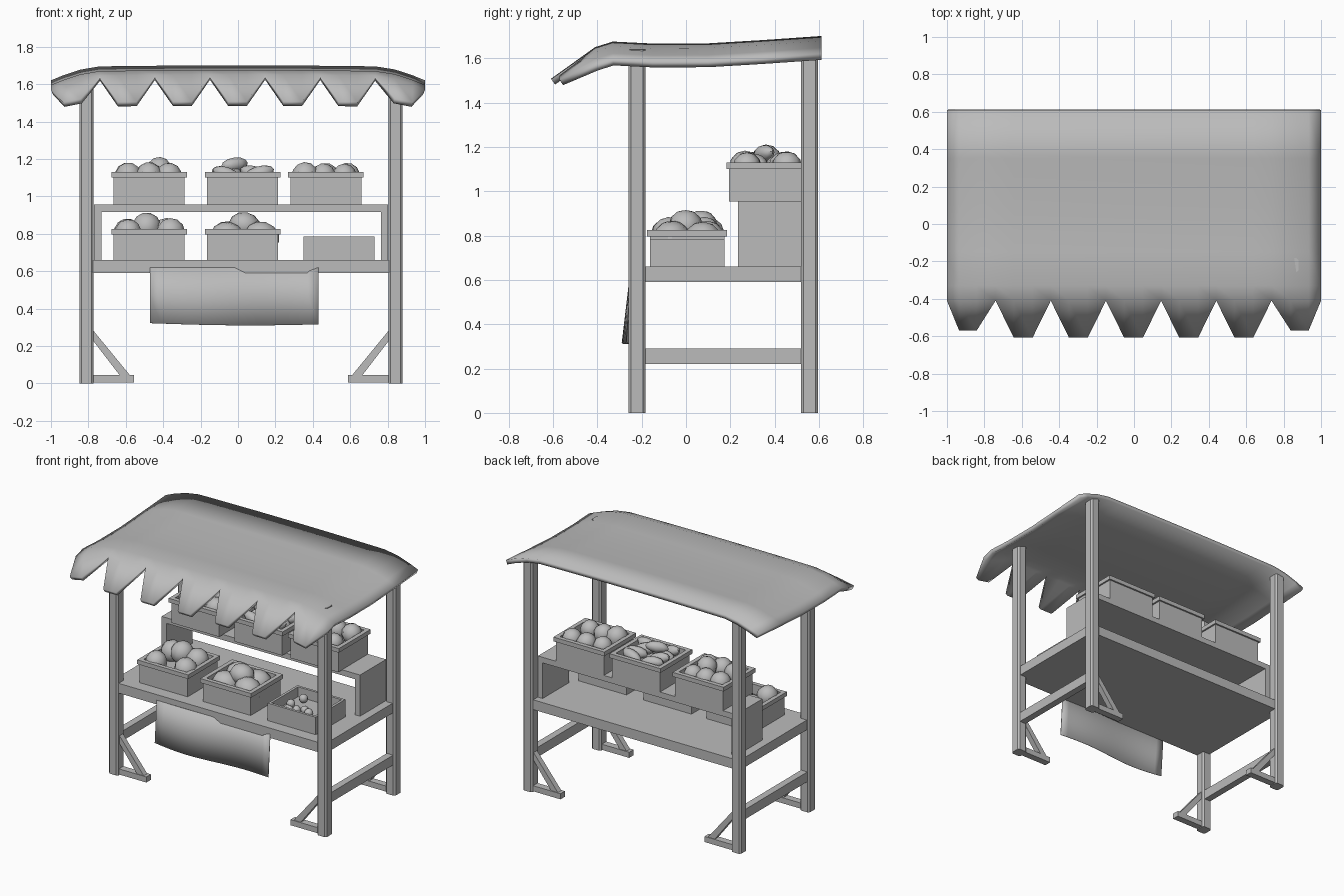
import bpy, bmesh, math, random
from mathutils import Vector, Matrix

random.seed(4)
if "Cube" in bpy.data.objects:
    bpy.data.objects.remove(bpy.data.objects["Cube"])

grey = bpy.data.materials.new("plain_grey")
grey.use_nodes = True
grey.diffuse_color = (0.5, 0.5, 0.5, 1)
grey.node_tree.nodes["Principled BSDF"].inputs["Base Color"].default_value = (0.5, 0.5, 0.5, 1)


def finish(name, bm, smooth=None):
    bmesh.ops.recalc_face_normals(bm, faces=bm.faces)
    mesh = bpy.data.meshes.new(name)
    bm.to_mesh(mesh)
    bm.free()
    mesh.materials.append(grey)
    ob = bpy.data.objects.new(name, mesh)
    bpy.context.collection.objects.link(ob)
    if smooth:
        bpy.ops.object.select_all(action='DESELECT')
        ob.select_set(True)
        bpy.context.view_layer.objects.active = ob
        bpy.ops.object.shade_smooth_by_angle(angle=math.radians(smooth))
    return ob


def box(name, x0, x1, y0, y1, z0, z1, chamfer=0):
    bm = bmesh.new()
    bmesh.ops.create_cube(bm, size=1)
    for v in bm.verts:
        v.co = Vector(((x0 + x1) / 2 + v.co.x * (x1 - x0),
                       (y0 + y1) / 2 + v.co.y * (y1 - y0),
                       (z0 + z1) / 2 + v.co.z * (z1 - z0)))
    if chamfer:
        upright = [e for e in bm.edges if abs(e.verts[0].co.z - e.verts[1].co.z) > 0.1]
        bmesh.ops.bevel(bm, geom=upright, offset=chamfer, segments=1, affect='EDGES')
    return finish(name, bm)


# posts, foot braces and side rails
def brace(name, x, inward, y):
    box(name + "_foot", *sorted((x, x + inward * 0.255)), y - 0.025, y + 0.025, 0.005, 0.045)
    bm = bmesh.new()
    outline = [(0.03, 0.29), (0.03, 0.235), (0.18, 0.04), (0.235, 0.04)]
    faces = [bm.verts.new((x + inward * dx, y - 0.02, z)) for dx, z in outline]
    face = bm.faces.new(faces)
    new = bmesh.ops.extrude_face_region(bm, geom=[face])["geom"]
    bmesh.ops.translate(bm, vec=(0, 0.04, 0), verts=[g for g in new if isinstance(g, bmesh.types.BMVert)])
    finish(name + "_strut", bm)


for side, x, inward in (("right", -0.81, 1), ("left", 0.842, -1)):
    for end, y, top in (("front", -0.22, 1.64), ("back", 0.558, 1.655)):
        box(f"{end}_{side}_post", x - 0.038, x + 0.038, y - 0.04, y + 0.038, 0, top, 0.012)
        brace(f"{end}_{side}_brace", x, inward, y)
    box(f"{side}_lower_rail", x - 0.025, x + 0.025, -0.2, 0.54, 0.22, 0.29)

# table top and raised shelf
box("table_top", -0.83, 0.862, -0.25, 0.582, 0.59, 0.66)
box("shelf_board", -0.77, 0.803, 0.235, 0.53, 0.915, 0.955)
box("shelf_right_leg", -0.77, -0.73, 0.235, 0.53, 0.65, 0.92)
box("shelf_left_leg", 0.765, 0.803, 0.235, 0.53, 0.65, 0.92)


# crates lofted from square rings
def crate(name, x, y, z0, z1, rim=True):
    hx, hy = 0.19, 0.168
    rings = [(0, z0), (0, z1), (-0.018, z1), (-0.018, z1 - 0.07)]
    if rim:
        rings[1:2] = [(0, z1 - 0.03), (0.012, z1 - 0.03), (0.012, z1)]
    bm = bmesh.new()
    loops = [[bm.verts.new((x + sx * (hx + o), y + sy * (hy + o), z))
              for sx, sy in ((-1, -1), (1, -1), (1, 1), (-1, 1))] for o, z in rings]
    for a, b in zip(loops, loops[1:]):
        for i in range(4):
            j = (i + 1) % 4
            bm.faces.new((a[i], a[j], b[j], b[i]))
    bm.faces.new(loops[0])
    bm.faces.new(loops[-1])
    finish(name, bm)


# piles of produce: low-poly balls, stretched and turned
def pile(name, x, y, z, spots, r, stretch=(1, 1, 1), jitter=0.012):
    bm = bmesh.new()
    for dx, dy, dz in spots:
        spin = Matrix.Rotation(random.uniform(-0.5, 0.5), 4, 'Z') @ \
            Matrix.Rotation(random.uniform(-0.35, 0.35), 4, 'Y')
        place = Vector((x + dx + random.uniform(-jitter, jitter),
                        y + dy + random.uniform(-jitter, jitter), z + dz))
        size = random.uniform(0.92, 1.05) * r
        m = Matrix.Translation(place) @ spin @ Matrix.Diagonal((*[s * size for s in stretch], 1))
        bmesh.ops.create_uvsphere(bm, u_segments=9, v_segments=6, radius=1, matrix=m)
    finish(name, bm, 50)


ring_of_six = [(dx, dy, -0.02) for dx in (-0.105, 0, 0.105) for dy in (-0.085, 0.085)]
heap = ring_of_six + [(0.06, 0.0, 0.012)]
centre_heap = ring_of_six[:2] + ring_of_six[4:] + [(-0.01, 0.06, 0.01)]
logs = [(dx, dy, -0.012) for dx in (-0.08, 0.08) for dy in (-0.1, -0.03, 0.04, 0.11)] + [(-0.03, 0, 0.04)]
lumps = [(-0.08, -0.07, -0.04), (0.09, -0.06, -0.04), (-0.07, 0.08, -0.03), (0.09, 0.08, -0.04), (0.0, 0.0, 0.02)]
small = [(random.uniform(-0.14, 0.14), random.uniform(-0.12, 0.12), -0.04) for _ in range(9)]

for label, x in (("right", -0.475), ("middle", 0.025), ("left", 0.47)):
    crate(f"shelf_{label}_crate", x, 0.362, 0.953, 1.13)
crate("table_right_crate", -0.475, 0.005, 0.655, 0.825)
crate("table_middle_crate", 0.025, 0.005, 0.655, 0.825)
crate("table_left_crate", 0.54, 0.005, 0.655, 0.785, rim=False)

pile("shelf_right_fruit", -0.475, 0.362, 1.13, heap, 0.07)
pile("shelf_middle_loaves", 0.025, 0.362, 1.13, logs, 0.04, (2.1, 1, 1))
pile("shelf_left_fruit", 0.47, 0.362, 1.13, ring_of_six, 0.07)
pile("table_right_fruit", -0.475, 0.005, 0.825, centre_heap, 0.077)
pile("table_middle_produce", 0.025, 0.005, 0.825, lumps, 0.085, (1.1, 1, 0.9))
pile("table_left_berries", 0.54, 0.005, 0.785, small, 0.03)

# hanging cloth with a soft wave
bm = bmesh.new()
cols = []
for i in range(17):
    t = i / 16
    wave = math.sin(t * math.tau)
    cols.append([bm.verts.new((-0.47 + 0.9 * t, -0.25 - k * (0.022 + 0.014 * wave) - 0.004 * wave,
                               0.62 - k * (0.298 + 0.012 * math.sin(t * 2.6)))) for k in (0, 0.5, 1)])
for a, b in zip(cols, cols[1:]):
    for i in range(2):
        bm.faces.new((a[i], a[i + 1], b[i + 1], b[i]))
cloth = finish("hanging_cloth", bm, 60)
thick = cloth.modifiers.new("thickness", 'SOLIDIFY')
thick.thickness = 0.004

# canopy: sagging sheet with a drooping, toothed front edge
profile = [(0.61, 1.70), (0.35, 1.682), (0.1, 1.667), (-0.15, 1.666), (-0.33, 1.675), (-0.41, 1.65)]
notches = [-1, -0.74, -0.445, -0.15, 0.145, 0.44, 0.735, 1]


def droop(x):
    return 0.01 * x * x + 0.07 * (max(0, abs(x) - 0.75) / 0.25) ** 1.5


bm = bmesh.new()
xs = []
for i, (a, b) in enumerate(zip(notches, notches[1:])):
    left, right = (0.25, 0.61) if i == 0 else (0.39, 0.75) if i == 6 else (0.33, 0.67)
    xs += [a, a + left * (b - a), a + right * (b - a)]
xs.append(1)
rows = [[bm.verts.new((x, y, z - droop(x))) for x in xs] for y, z in profile]
for r, s in zip(rows, rows[1:]):
    for i in range(len(xs) - 1):
        bm.faces.new((r[i], s[i], s[i + 1], r[i + 1]))
edge = rows[-1]
for i in range(0, len(xs) - 1, 3):
    outer = i in (0, 18)
    y, z = (-0.57, 1.535) if outer else (-0.608, 1.508)
    tip_l, tip_r = [bm.verts.new((xs[k], y, z - 0.6 * droop(xs[k]))) for k in (i + 1, i + 2)]
    bm.faces.new((edge[i], tip_l, edge[i + 1]))
    bm.faces.new((edge[i + 1], tip_l, tip_r, edge[i + 2]))
    bm.faces.new((edge[i + 2], tip_r, edge[i + 3]))
canopy = finish("canopy", bm, 60)
if canopy.data.polygons[0].normal.z < 0:
    canopy.data.flip_normals()
thick = canopy.modifiers.new("thickness", 'SOLIDIFY')
thick.thickness = 0.03
thick.offset = -1
